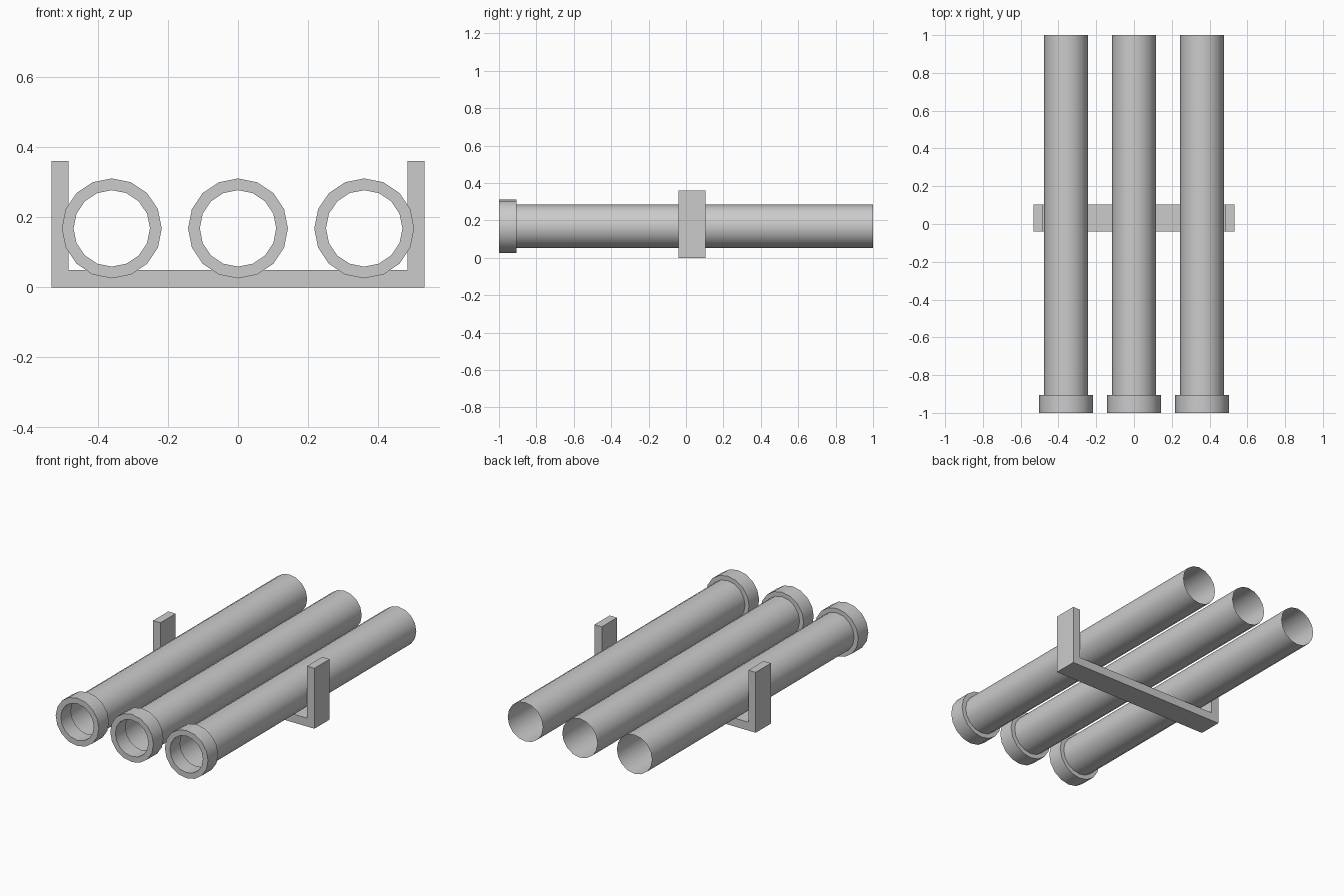
import bpy, bmesh
from math import cos, sin, pi

if "Cube" in bpy.data.objects:
    bpy.data.objects.remove(bpy.data.objects["Cube"])

SIDES = 16
AXIS_Z = 0.168


def finish(name, bm, smooth=False):
    bmesh.ops.recalc_face_normals(bm, faces=bm.faces)
    mesh = bpy.data.meshes.new(name)
    bm.to_mesh(mesh)
    bm.free()
    obj = bpy.data.objects.new(name, mesh)
    bpy.context.collection.objects.link(obj)
    if smooth:
        bpy.ops.object.select_all(action='DESELECT')
        obj.select_set(True)
        bpy.context.view_layer.objects.active = obj
        bpy.ops.object.shade_smooth_by_angle(angle=pi / 6)
    return obj


def lathe(name, x, profile, closed):
    """Sweep (radius, y) points round a lengthwise axis at x."""
    bm = bmesh.new()
    rings = [[bm.verts.new((x + r * cos(2 * pi * i / SIDES), y,
                            AXIS_Z + r * sin(2 * pi * i / SIDES)))
              for i in range(SIDES)] for r, y in profile]
    pairs = list(zip(rings, rings[1:]))
    if closed:
        pairs.append((rings[-1], rings[0]))
    for a, b in pairs:
        for i in range(SIDES):
            j = (i + 1) % SIDES
            bm.faces.new((a[i], a[j], b[j], b[i]))
    return finish(name, bm, smooth=True)


# Three thin open tubes, each with a thick collar at the front
for side, x in (("left", -0.36), ("middle", 0.0), ("right", 0.36)):
    lathe(side + "_tube", x, [(0.116, -0.905), (0.116, 1.0)], False)
    lathe(side + "_collar", x,
          [(0.109, -1.0), (0.1425, -1.0), (0.1425, -0.905), (0.109, -0.905)], True)

# U-shaped cradle under the tubes
half = [(0.532, 0.0), (0.532, 0.36), (0.483, 0.36), (0.483, 0.05)]
outline = half + [(-x, z) for x, z in reversed(half)]
bm = bmesh.new()
face = bm.faces.new([bm.verts.new((x, -0.04, z)) for x, z in outline])
ext = bmesh.ops.extrude_face_region(bm, geom=[face], use_keep_orig=True)
bmesh.ops.translate(bm, vec=(0, 0.143, 0),
                    verts=[g for g in ext["geom"] if isinstance(g, bmesh.types.BMVert)])
finish("cradle", bm)
